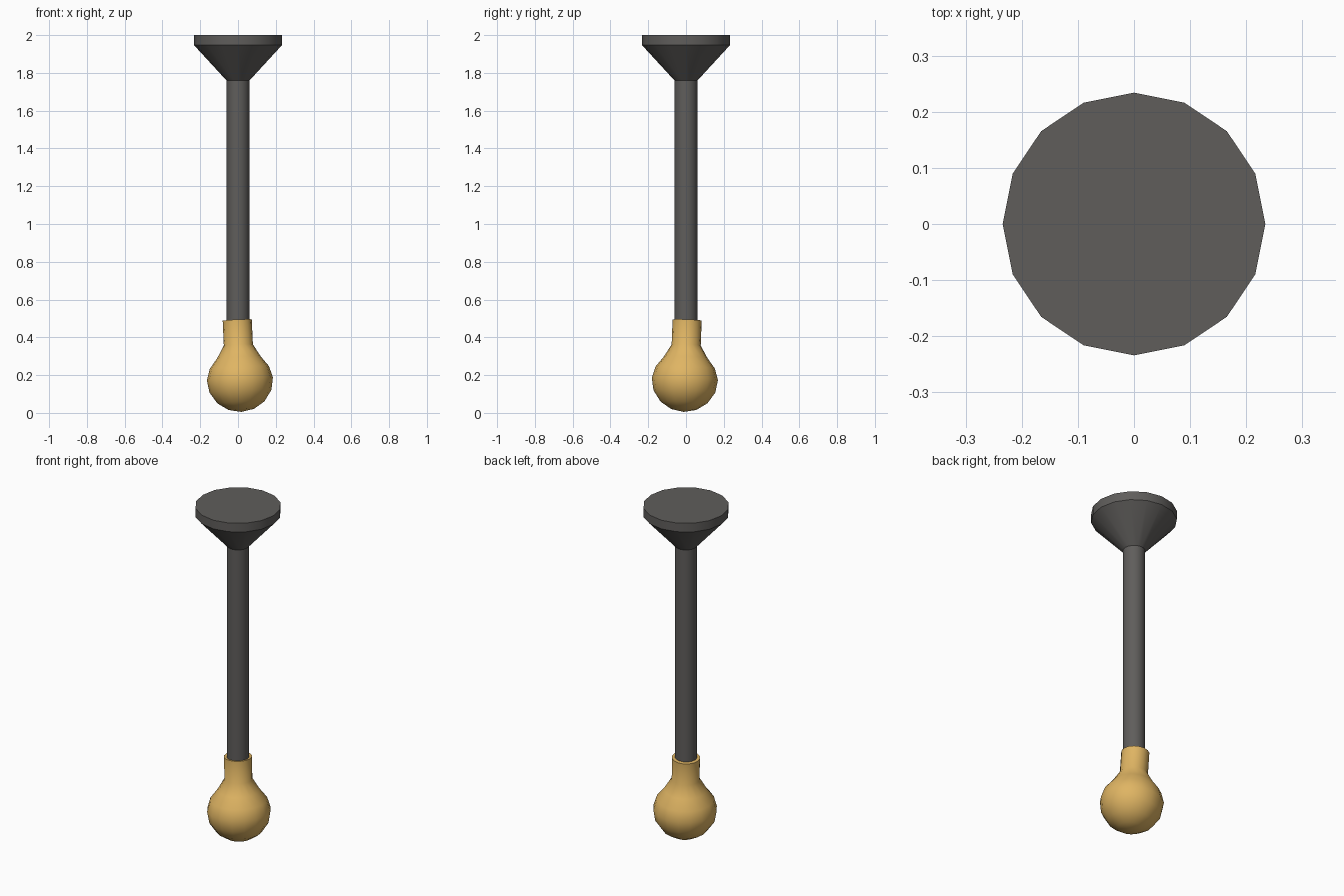
import bpy, bmesh, math
from mathutils import Matrix

if "Cube" in bpy.data.objects:
    bpy.data.objects.remove(bpy.data.objects["Cube"])


def material(name, rgb):
    m = bpy.data.materials.new(name)
    m.diffuse_color = (*rgb, 1)
    m.use_nodes = True
    m.node_tree.nodes["Principled BSDF"].inputs["Base Color"].default_value = m.diffuse_color
    return m


dark = material("dark_metal", (0.115, 0.110, 0.105))
amber = material("amber_glass", (0.74, 0.46, 0.125))


def lathe(name, profile, mat, sides=16, angle=35):
    """Revolve (radius, z) points, listed top to bottom, around z with closed ends."""
    bm = bmesh.new()
    rings = []
    for r, z in profile:
        if r == 0:
            rings.append([bm.verts.new((0, 0, z))] * sides)
        else:
            rings.append([bm.verts.new((r * math.cos(2 * math.pi * i / sides),
                                        r * math.sin(2 * math.pi * i / sides), z))
                          for i in range(sides)])
    for a, b in zip(rings, rings[1:]):
        for i in range(sides):
            j = (i + 1) % sides
            loop = list(dict.fromkeys((a[i], b[i], b[j], a[j])))
            bm.faces.new(loop)
    for ring in (rings[0], rings[-1]):
        if ring[0] is not ring[1]:
            bm.faces.new(ring)
    bmesh.ops.recalc_face_normals(bm, faces=bm.faces)
    me = bpy.data.meshes.new(name)
    bm.to_mesh(me)
    bm.free()
    me.materials.append(mat)
    ob = bpy.data.objects.new(name, me)
    bpy.context.collection.objects.link(ob)
    bpy.ops.object.select_all(action='DESELECT')
    ob.select_set(True)
    bpy.context.view_layer.objects.active = ob
    bpy.ops.object.shade_smooth_by_angle(angle=math.radians(angle))
    return ob


# ceiling mount
lathe("ceiling_mount", [(0.234, 2.0), (0.234, 1.948), (0.061, 1.76)], dark)
# hanging rod
lathe("rod", [(0.061, 1.765), (0.061, 0.47)], dark)
# bulb with its collar, hanging slightly off plumb
bulb = lathe("bulb", [(0.077, 0.312), (0.077, 0.18), (0.115, 0.115), (0.157, 0.06),
                      (0.175, 0.0), (0.164, -0.066), (0.124, -0.125),
                      (0.067, -0.162), (0.0, -0.175)], amber, angle=50)
tilt = Matrix.Rotation(math.radians(-2.6), 4, 'Y') @ Matrix.Rotation(math.radians(-2.2), 4, 'X')
bulb.matrix_world = Matrix.Translation((0.01, -0.006, 0.18)) @ tilt
